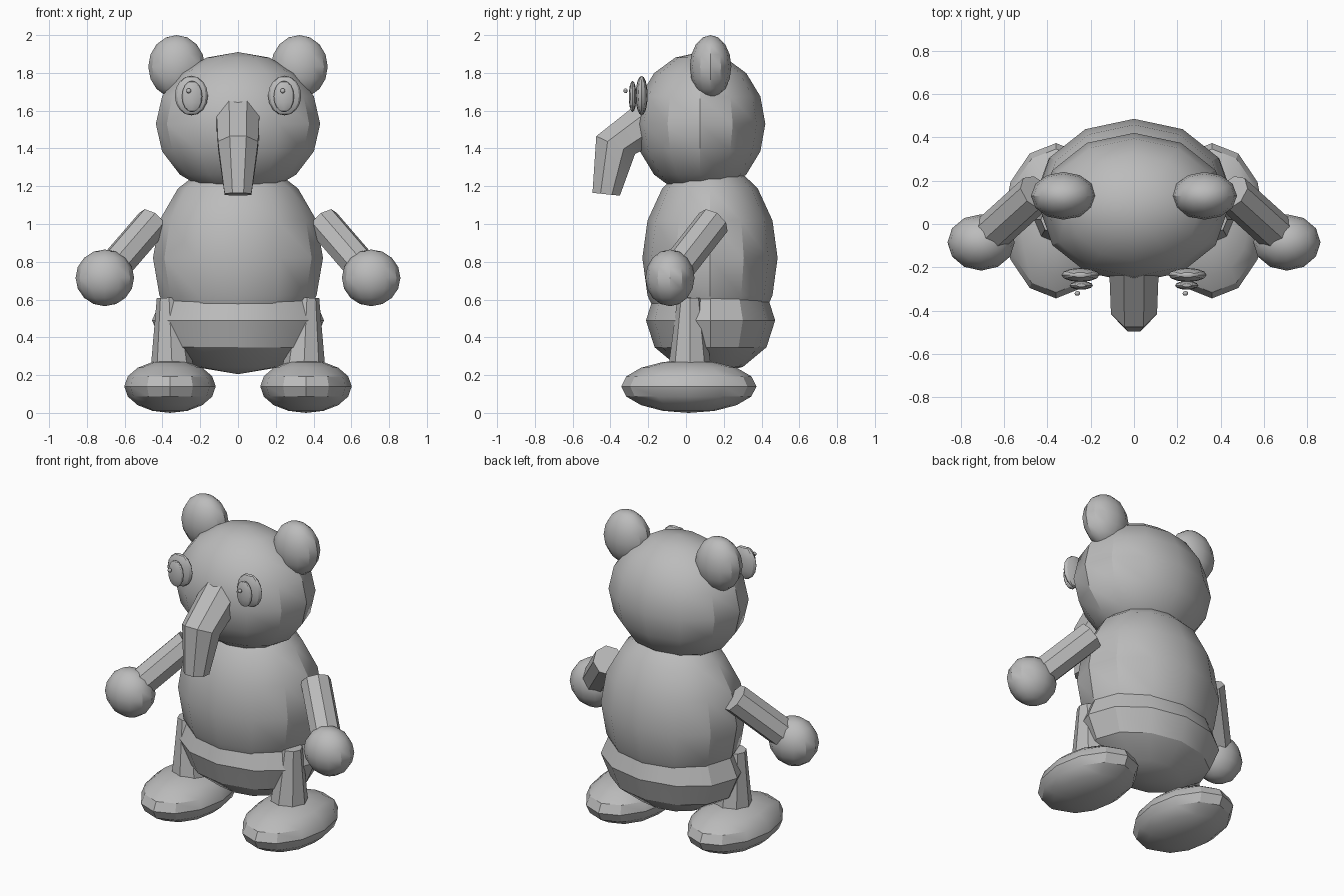
import bpy
import math
from mathutils import Vector

cube = bpy.data.objects.get("Cube")
if cube:
    bpy.data.objects.remove(cube, do_unlink=True)

grey = bpy.data.materials.new("plain_grey")
grey.use_nodes = True
COLOUR = (0.5, 0.5, 0.5, 1)
grey.diffuse_color = COLOUR
grey.node_tree.nodes["Principled BSDF"].inputs["Base Color"].default_value = COLOUR


def finish(obj, name):
    obj.name = name
    obj.data.materials.clear()
    obj.data.materials.append(grey)
    bpy.ops.object.select_all(action="DESELECT")
    obj.select_set(True)
    bpy.context.view_layer.objects.active = obj
    bpy.ops.object.transform_apply(location=False, rotation=False, scale=True)
    bpy.ops.object.shade_smooth_by_angle(angle=math.radians(30))
    return obj


def ellipsoid(name, centre, radii, rings=8):
    bpy.ops.mesh.primitive_uv_sphere_add(segments=12, ring_count=rings, location=centre)
    obj = bpy.context.object
    obj.scale = radii
    return finish(obj, name)


def limb(name, start, end, r_start, r_end):
    a, b = Vector(start), Vector(end)
    bpy.ops.mesh.primitive_cone_add(vertices=8, radius1=r_start, radius2=r_end,
                                    depth=(b - a).length, location=(a + b) / 2)
    obj = bpy.context.object
    obj.rotation_euler = (b - a).to_track_quat("Z", "Y").to_euler()
    return finish(obj, name)


# Torso and head
ellipsoid("upper_body", (0, 0.127, 0.82), (0.45, 0.358, 0.52))
ellipsoid("lower_body", (0, 0.13, 0.49), (0.455, 0.342, 0.285), rings=6)
ellipsoid("head", (0, 0.075, 1.53), (0.435, 0.345, 0.38))

# Paired parts
for side, s in (("left", 1), ("right", -1)):
    ellipsoid(side + "_ear", (s * 0.325, 0.13, 1.833), (0.15, 0.11, 0.167))
    ellipsoid(side + "_eye", (s * 0.247, -0.235, 1.68), (0.088, 0.032, 0.105))
    ellipsoid(side + "_iris", (s * 0.243, -0.283, 1.675), (0.054, 0.02, 0.083))
    ellipsoid(side + "_pupil", (s * 0.249 - 0.012, -0.32, 1.705), (0.013, 0.011, 0.013))
    hand = (s * 0.705, -0.085, 0.715)
    limb(side + "_arm", hand, (s * 0.45, 0.145, 1.01), 0.09, 0.09)
    ellipsoid(side + "_hand", hand, (0.155, 0.13, 0.15))
    limb(side + "_leg", (s * 0.345, 0.02, 0.15), (s * 0.365, 0.02, 0.61), 0.125, 0.065)
    ellipsoid(side + "_foot", (s * 0.36, 0.015, 0.14), (0.242, 0.358, 0.14))

# Bent snout: octagonal rings (upper y, z, lower y, z, half width)
sections = [(-0.19, 1.69, -0.14, 1.44, 0.125),
            (-0.475, 1.465, -0.27, 1.37, 0.115),
            (-0.495, 1.165, -0.35, 1.15, 0.077)]
verts, faces = [], []
for y0, z0, y1, z1, w in sections:
    for i in range(8):
        ang = (i + 0.5) * math.pi / 4
        t = 0.5 - 0.5 * math.cos(ang) / math.cos(math.pi / 8)
        verts.append((w * math.sin(ang), y0 + (y1 - y0) * t, z0 + (z1 - z0) * t))
for k in range(len(sections) - 1):
    for i in range(8):
        j = (i + 1) % 8
        faces.append((k * 8 + i, k * 8 + j, k * 8 + 8 + j, k * 8 + 8 + i))
faces += [tuple(range(7, -1, -1)), tuple(range(16, 24))]
mesh = bpy.data.meshes.new("snout")
mesh.from_pydata(verts, [], faces)
mesh.update()
snout = bpy.data.objects.new("snout", mesh)
bpy.context.collection.objects.link(snout)
finish(snout, "snout")
